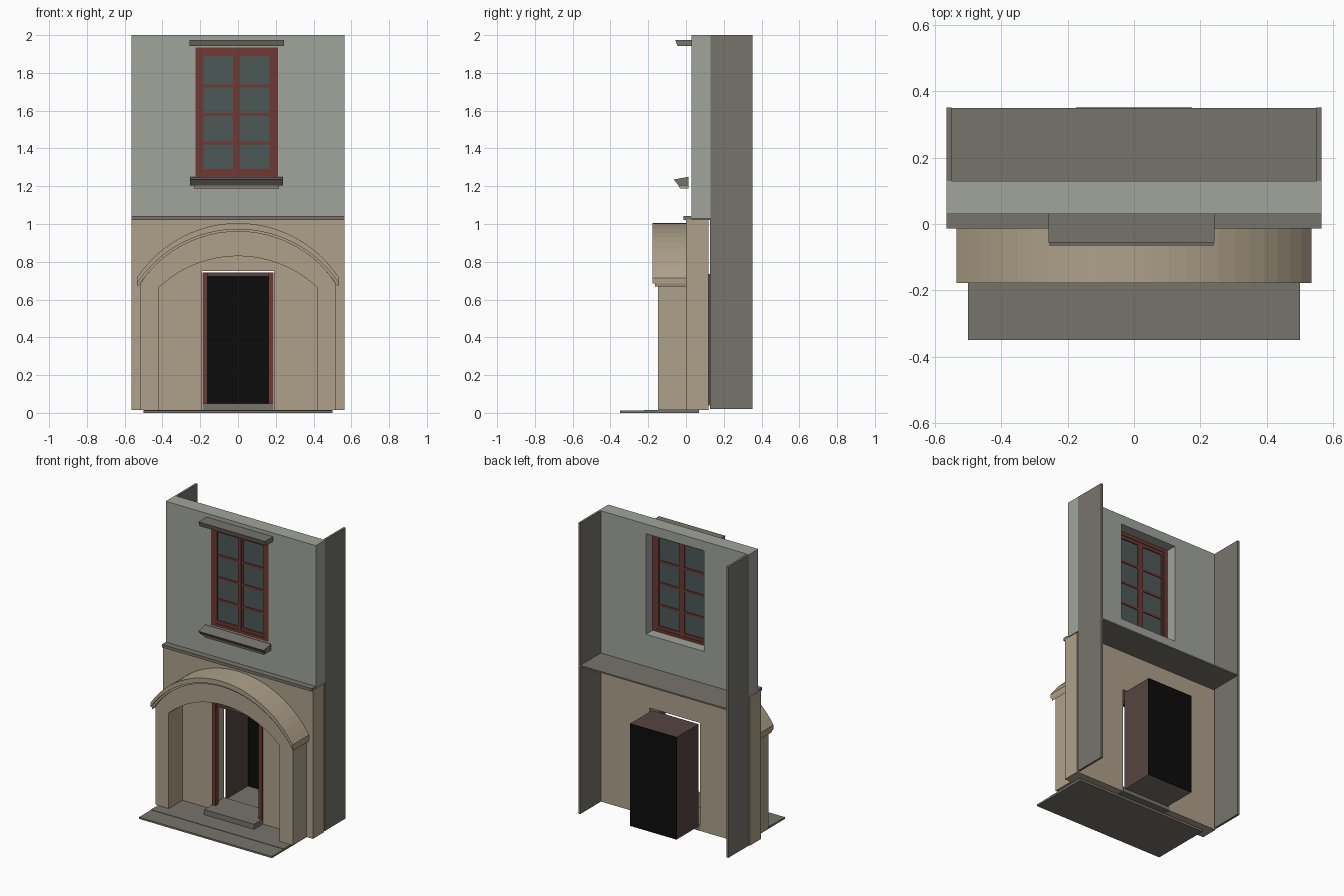
import bpy, bmesh, math

cube = bpy.data.objects.get("Cube")
if cube:
    bpy.data.objects.remove(cube, do_unlink=True)


def material(name, hex_code):
    rgb = [int(hex_code[i:i + 2], 16) / 255 for i in (0, 2, 4)]
    col = [c / 12.92 if c < 0.04 else ((c + 0.055) / 1.055) ** 2.4 for c in rgb] + [1]
    m = bpy.data.materials.new(name)
    m.use_nodes = True
    m.diffuse_color = col
    m.node_tree.nodes["Principled BSDF"].inputs["Base Color"].default_value = col
    return m


PLASTER = material("grey_plaster", "A1A49C")
TAN = material("tan_plaster", "AEA18A")
STONE = material("dark_stone", "77746C")
RED = material("red_wood", "6E3A33")
GLASS = material("window_glass", "4C5A57")
BLACK = material("black_doorway", "0C0C0C")
BROWN = material("brown_lining", "564540")


def finish(name, bm, mat):
    bmesh.ops.recalc_face_normals(bm, faces=bm.faces)
    me = bpy.data.meshes.new(name)
    bm.to_mesh(me)
    bm.free()
    me.materials.append(mat)
    ob = bpy.data.objects.new(name, me)
    bpy.context.collection.objects.link(ob)
    return ob


def extrude(name, points, mat, axis, lo, hi):
    """Extrude a flat profile: (x, z) along y, or (y, z) along x."""
    place = (lambda p, d: (p[0], d, p[1])) if axis == "y" else (lambda p, d: (d, p[0], p[1]))
    bm = bmesh.new()
    a = [bm.verts.new(place(p, lo)) for p in points]
    b = [bm.verts.new(place(p, hi)) for p in points]
    bm.faces.new(a)
    bm.faces.new(b)
    for i in range(len(points)):
        j = (i + 1) % len(points)
        bm.faces.new((a[i], a[j], b[j], b[i]))
    return finish(name, bm, mat)


def rect(x0, x1, z0, z1):
    return [(x0, z0), (x1, z0), (x1, z1), (x0, z1)]


def box(name, mat, x0, x1, y0, y1, z0, z1):
    return extrude(name, rect(x0, x1, z0, z1), mat, "y", y0, y1)


def ring(name, mat, outer, inner, y0, y1):
    """Rectangular panel with a rectangular opening."""
    bm = bmesh.new()
    loops = [[bm.verts.new((x, y, z)) for x, z in rect(*r)]
             for r, y in ((outer, y0), (inner, y0), (inner, y1), (outer, y1))]
    for k in range(4):
        a, b = loops[k], loops[(k + 1) % 4]
        for i in range(4):
            j = (i + 1) % 4
            bm.faces.new((a[i], a[j], b[j], b[i]))
    return finish(name, bm, mat)


def arc(half, spring, peak, n=24):
    """Circular segment from left to right through the peak."""
    rise = peak - spring
    r = (half * half + rise * rise) / (2 * rise)
    t = math.asin(half / r)
    angles = [t * (2 * i / n - 1) for i in range(n + 1)]
    return [(r * math.sin(a), peak - r + r * math.cos(a)) for a in angles]


W = 0.565      # half width of the facade
WX = -0.0075   # window centre

# Upper storey wall with window opening
window = (WX - 0.218, WX + 0.218, 1.25, 1.935)
ring("upper_wall", PLASTER, (-W, W, 1.03, 2), window, 0.03, 0.13)

# Lower storey wall with door opening
D = 0.19
extrude("lower_wall", [(-W, 0.015), (-D, 0.015), (-D, 0.75), (D, 0.75), (D, 0.015),
                       (W, 0.015), (W, 1.025), (-W, 1.025)], TAN, "y", 0, 0.12)
box("string_course", STONE, -W, W, -0.013, 0.03, 1.022, 1.042)
box("upper_floor", STONE, -0.55, 0.55, 0.03, 0.35, 1.022, 1.032)
for side, s in (("left", 1), ("right", -1)):
    box(side + "_side_panel", STONE, *sorted((s * 0.55, s * W)), 0.127, 0.352, 0.02, 2)

# Window: frame, two sashes, glazing bars and glass
ring("window_frame", RED, window, (WX - 0.19, WX + 0.19, 1.268, 1.912), 0.032, 0.058)
for side, s in (("left", 1), ("right", -1)):
    x0, x1 = sorted((WX + s * 0.004, WX + s * 0.192))
    c = WX + s * 0.097
    ring(side + "_sash", RED, (x0, x1, 1.262, 1.915), (c - 0.078, c + 0.078, 1.29, 1.89), 0.036, 0.054)
    for i in range(3):
        z = 1.43 + 0.15 * i
        box(side + "_glazing_bar", RED, c - 0.078, c + 0.078, 0.038, 0.052, z - 0.008, z + 0.008)
    box(side + "_glass", GLASS, c - 0.08, c + 0.08, 0.043, 0.047, 1.285, 1.895)
box("window_meeting_strip", RED, WX - 0.008, WX + 0.008, 0.03, 0.056, 1.262, 1.915)

# Window head and sill
extrude("window_head", [(0.03, 1.942), (-0.045, 1.942), (-0.056, 1.975), (0.03, 1.975)],
        STONE, "x", WX - 0.25, WX + 0.25)
extrude("window_sill", [(0.012, 1.205), (-0.04, 1.205), (-0.065, 1.235), (0.012, 1.25)],
        STONE, "x", WX - 0.247, WX + 0.247)
extrude("sill_moulding", [(0.012, 1.187), (-0.032, 1.187), (-0.04, 1.205), (0.012, 1.205)],
        TAN, "x", WX - 0.225, WX + 0.225)

# Porch arch: outer edge follows the underside of the hood
leg, opening = 0.517, 0.418
outer = arc(leg, 0.685, 0.965)
inner = arc(opening, 0.665, 0.83)
extrude("porch_arch", [(-leg, 0.015)] + outer + [(leg, 0.015), (opening, 0.015)]
        + inner[::-1] + [(-opening, 0.015)], TAN, "y", -0.148, 0)

# Curved hood with a smaller moulding beneath
top = arc(0.535, 0.715, 1.005)
middle = arc(0.535, 0.685, 0.972)
low = arc(0.53, 0.668, 0.96)
extrude("porch_hood", top + middle[::-1], TAN, "y", -0.178, 0)
extrude("hood_moulding", middle + low[::-1], TAN, "y", -0.165, 0)

# Ground slabs and door step
box("front_paving", STONE, -0.5, 0.5, -0.35, -0.222, 0, 0.012)
box("porch_paving", STONE, -0.5, 0.5, -0.222, 0.07, 0, 0.015)
box("door_step", STONE, -0.188, 0.188, -0.095, 0.12, 0.015, 0.05)

# Door frame
for side, s in (("left", 1), ("right", -1)):
    box(side + "_door_post", RED, *sorted((s * 0.162, s * 0.188)), -0.012, 0.02, 0.05, 0.742)
box("door_header", BROWN, -0.162, 0.162, 0, 0.02, 0.722, 0.742)

# Recess behind the door, open to the front
R = 0.175
for side, s in (("left", 1), ("right", -1)):
    box(side + "_recess_wall", BROWN, *sorted((s * (R - 0.006), s * R)), 0.115, 0.347, 0.045, 0.73)
box("recess_ceiling", BROWN, -R, R, 0.115, 0.347, 0.73, 0.736)
box("recess_floor", STONE, -R, R, 0.115, 0.347, 0.04, 0.046)
box("recess_back", BLACK, -R, R, 0.347, 0.352, 0.04, 0.736)
